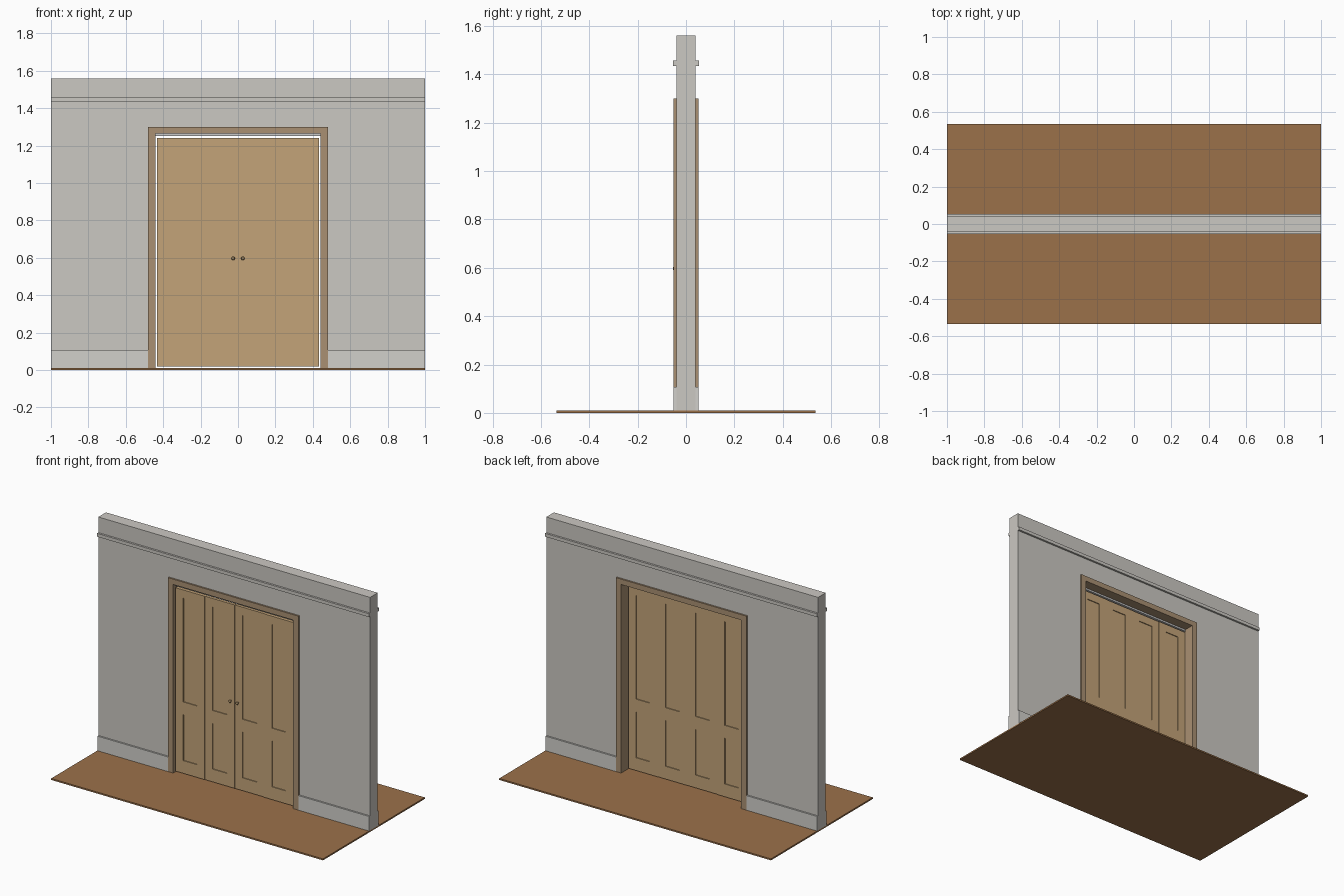
import bpy, bmesh, math
from mathutils import Vector, Matrix

if "Cube" in bpy.data.objects:
    bpy.data.objects.remove(bpy.data.objects["Cube"])


def material(name, rgb):
    m = bpy.data.materials.new(name)
    m.diffuse_color = (*rgb, 1)
    m.use_nodes = True
    m.node_tree.nodes["Principled BSDF"].inputs["Base Color"].default_value = m.diffuse_color
    return m


FLOOR = material("floor_wood", (0.33, 0.165, 0.068))
TRIM = material("trim_wood", (0.40, 0.28, 0.17))
DOOR = material("door_wood", (0.55, 0.37, 0.19))
BRASS = material("aged_brass", (0.35, 0.24, 0.12))
WALL = material("wall_paint", (0.60, 0.58, 0.54))
WHITE = material("skirting_paint", (0.64, 0.63, 0.60))


def finish(name, bm, mat):
    bmesh.ops.recalc_face_normals(bm, faces=bm.faces[:])
    me = bpy.data.meshes.new(name)
    bm.to_mesh(me)
    bm.free()
    ob = bpy.data.objects.new(name, me)
    bpy.context.collection.objects.link(ob)
    if mat:
        me.materials.append(mat)
    return ob


def box(name, x0, x1, y0, y1, z0, z1, mat=None):
    bm = bmesh.new()
    size = Vector((x1 - x0, y1 - y0, z1 - z0))
    mid = Vector((x0 + x1, y0 + y1, z0 + z1)) / 2
    bmesh.ops.create_cube(bm, size=1, matrix=Matrix.Translation(mid) @ Matrix.Diagonal((*size, 1)))
    return finish(name, bm, mat)


def prism(name, outline, y0, y1, mat=None):
    """Extrude an x-z outline along y."""
    bm = bmesh.new()
    face = bm.faces.new([bm.verts.new((x, y0, z)) for x, z in outline])
    ext = bmesh.ops.extrude_face_region(bm, geom=[face])
    bmesh.ops.translate(bm, vec=(0, y1 - y0, 0),
                        verts=[v for v in ext["geom"] if isinstance(v, bmesh.types.BMVert)])
    return finish(name, bm, mat)


def portal(w, top, out_w, out_top, z0=0.01):
    """Upside-down U around the doorway."""
    return [(-out_w, z0), (-out_w, out_top), (out_w, out_top), (out_w, z0),
            (w, z0), (w, top), (-w, top), (-w, z0)]


def leaf(name, x0, x1, y0, y1):
    """Door leaf with two sunk panels on each face."""
    xs = [x0, x0 + 0.057, x1 - 0.057, x1]
    zs = [0.02, 0.105, 0.41, 0.495, 1.185, 1.24]
    bm = bmesh.new()
    g = [[bm.verts.new((x, y0, z)) for z in zs] for x in xs]
    for i in range(3):
        for j in range(5):
            bm.faces.new((g[i][j], g[i + 1][j], g[i + 1][j + 1], g[i][j + 1]))
    ext = bmesh.ops.extrude_face_region(bm, geom=bm.faces[:])
    bmesh.ops.translate(bm, vec=(0, y1 - y0, 0),
                        verts=[v for v in ext["geom"] if isinstance(v, bmesh.types.BMVert)])
    bmesh.ops.recalc_face_normals(bm, faces=bm.faces[:])
    panels = []
    for f in bm.faces:
        c = f.calc_center_median()
        if abs(f.normal.y) > 0.9 and xs[1] < c.x < xs[2] and (zs[1] < c.z < zs[2] or zs[3] < c.z < zs[4]):
            panels.append(f)
    for f in bmesh.ops.extrude_discrete_faces(bm, faces=panels)["faces"]:
        step = 0.006 if f.calc_center_median().y < (y0 + y1) / 2 else -0.006
        bmesh.ops.translate(bm, vec=(0, step, 0), verts=f.verts[:])
    return finish(name, bm, DOOR)


# Floor and wall with doorway
box("floor", -1, 1, -0.535, 0.535, 0, 0.01, FLOOR)
prism("wall", portal(0.45, 1.272, 1, 1.56), -0.04, 0.04, WALL)

# Door lining, and the architrave, skirting and picture rail on both faces
prism("door_lining", portal(0.442, 1.264, 0.45, 1.272), -0.04, 0.04, TRIM)
for side, s in (("front", -1), ("back", 1)):
    ya, yb = sorted((s * 0.04, s * 0.051))
    prism(side + "_architrave", portal(0.442, 1.264, 0.48, 1.30), ya, yb, TRIM)
    for end, x0, x1 in (("left", -1, -0.48), ("right", 0.48, 1)):
        box(f"{side}_{end}_skirting", x0, x1, ya, yb, 0.01, 0.107, WHITE)
    ya, yb = sorted((s * 0.04, s * 0.053))
    box(side + "_picture_rail", -1, 1, ya, yb, 1.434, 1.456, WALL)

# Sliding track above the leaves
box("door_track", -0.442, 0.442, -0.036, -0.016, 1.252, 1.264)

# Four leaves, the middle pair set slightly back
leaf("left_outer_leaf", -0.434, -0.219, -0.037, -0.013)
leaf("left_inner_leaf", -0.219, -0.001, -0.035, -0.016)
leaf("right_inner_leaf", 0.001, 0.219, -0.034, -0.015)
leaf("right_outer_leaf", 0.219, 0.434, -0.037, -0.013)

# Turned knobs lathed about the y axis
profile = [(0.004, 0), (0.004, 0.008), (0.008, 0.011), (0.0095, 0.015), (0.007, 0.019), (0, 0.0205)]
for side, x in (("left", -0.026), ("right", 0.026)):
    bm = bmesh.new()
    vs = [bm.verts.new((x + r, -0.034 - d, 0.597)) for r, d in profile]
    es = [bm.edges.new(p) for p in zip(vs, vs[1:])]
    bmesh.ops.spin(bm, geom=vs + es, cent=(x, 0, 0.597), axis=(0, 1, 0),
                   angle=2 * math.pi, steps=16, use_duplicate=False)
    bmesh.ops.remove_doubles(bm, verts=bm.verts[:], dist=0.0001)
    knob = finish(side + "_knob", bm, BRASS)
    for p in knob.data.polygons:
        p.use_smooth = True
